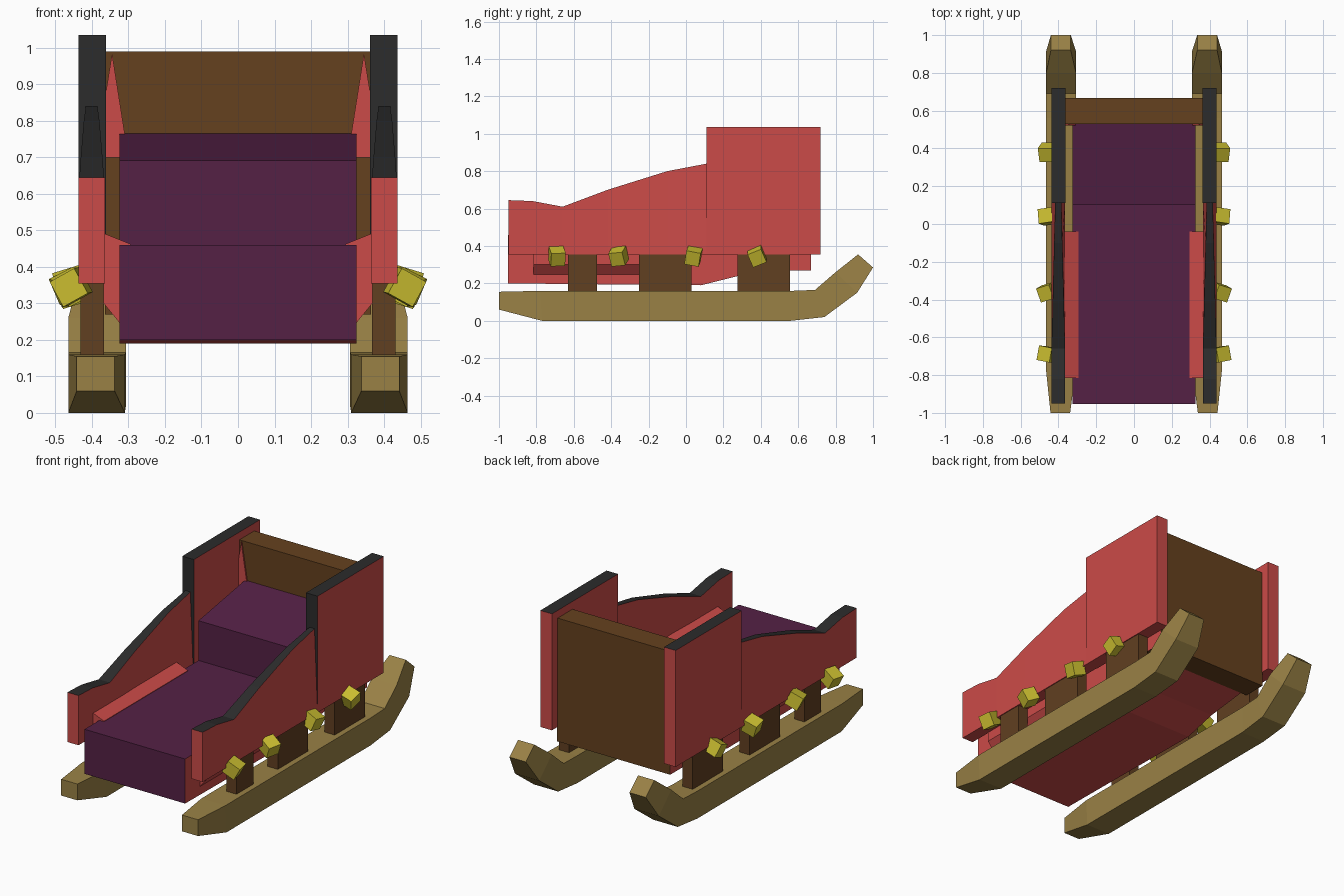
import bpy, bmesh
from mathutils import Matrix, Euler

if "Cube" in bpy.data.objects:
    bpy.data.objects.remove(bpy.data.objects["Cube"])


def material(name, rgb):
    m = bpy.data.materials.new(name)
    m.diffuse_color = (*rgb, 1)
    m.use_nodes = True
    m.node_tree.nodes["Principled BSDF"].inputs["Base Color"].default_value = m.diffuse_color
    return m


RED = material("red paint", (0.60, 0.07, 0.065))
BLACK = material("black trim", (0.025, 0.025, 0.025))
PURPLE = material("purple cushion", (0.09, 0.015, 0.06))
BROWN = material("brown wood", (0.13, 0.053, 0.013))
DARK = material("post wood", (0.12, 0.05, 0.015))
TAN = material("runner wood", (0.32, 0.22, 0.06))
YELLOW = material("bell yellow", (0.60, 0.52, 0.03))


def finish(name, bm, mats, pick=None, mirror=False):
    bmesh.ops.recalc_face_normals(bm, faces=bm.faces)
    if pick:
        for f in bm.faces:
            f.normal_update()
            f.material_index = pick(f.normal)
    me = bpy.data.meshes.new(name)
    bm.to_mesh(me)
    bm.free()
    for m in mats:
        me.materials.append(m)
    ob = bpy.data.objects.new(name, me)
    bpy.context.collection.objects.link(ob)
    if mirror:
        ob.modifiers.new("Mirror", 'MIRROR').use_mirror_merge = False
    return ob


def loft(name, rings, mats, pick=None, mirror=False):
    """Skin a series of closed rings and cap both ends."""
    bm = bmesh.new()
    vr = [[bm.verts.new(p) for p in r] for r in rings]
    n = len(vr[0])
    for a, b in zip(vr, vr[1:]):
        for i in range(n):
            j = (i + 1) % n
            bm.faces.new((a[i], a[j], b[j], b[i]))
    bm.faces.new(vr[0])
    bm.faces.new(vr[-1])
    return finish(name, bm, mats, pick, mirror)


def section(x0, x1, yb, zb, yt, zt):
    return [(x0, yb, zb), (x1, yb, zb), (x1, yt, zt), (x0, yt, zt)]


def box(name, x, y, z, mats, pick=None, mirror=False):
    rings = [section(*x, v, z[0], v, z[1]) for v in y]
    return loft(name, rings, mats, pick, mirror)


# Runners with tapered tips and upturned rear ends
runner = [(.338, .442, -1, .06, -1, .155), (.31, .465, -.77, 0, -.78, .16),
          (.31, .465, .56, 0, .56, .16), (.307, .465, .74, .02, .69, .165),
          (.307, .465, .915, .15, .80, .26), (.335, .44, 1, .285, .92, .355)]
loft("runner", [section(*s) for s in runner], [TAN], mirror=True)

# Posts between runners and side panels
for i, y in enumerate([(-.63, -.475), (-.25, .03), (.275, .555)]):
    box(f"post_{i + 1}", (.367, .432), y, (.15, .37), [DARK], mirror=True)

# Swooping front side panels, thinning toward the back, black top edge
top = [(-.95, .645), (-.82, .64), (-.66, .61), (-.42, .70), (-.10, .80), (.11, .84)]
rings = []
for y, z in top:
    t = max(0, (y + .66) / .77) * .02
    rings.append([(.365, y, .355), (.437, y, .355), (.437 - t, y, z), (.365 + t, y, z)])
loft("front_side_panel", rings, [RED, BLACK],
     lambda n: int(n.z > .6), mirror=True)

# Tall rear side panels with black top and front edges
box("rear_side_panel", (.362, .437), (.11, .72), (.355, 1.035), [RED, BLACK],
    lambda n: int(n.z > .6 or n.y < -.6), mirror=True)

# Stepped body: purple cushions on top and front, red hull below
profile = [(-.952, .20), (.08, .19), (.28, .24), (.53, .27), (.53, .765),
           (.10, .692), (.10, .46), (-.952, .46)]
loft("seat_body", [[(x, y, z) for y, z in profile] for x in (-.325, .325)],
     [RED, PURPLE], lambda n: int(n.z > .5 or n.y < -.5))

# Back board
box("back_board", (-.365, .365), (.53, .667), (.27, .99), [BROWN, RED],
    lambda n: int(abs(n.x) > .5))

# Sloped red corner gussets on the back board
gusset = [(.345, .985), (.365, .86), (.365, .70), (.30, .70)]
loft("back_gusset", [[(x, y, z) for x, z in gusset] for y in (.522, .53)],
     [RED], mirror=True)

# Inner rails beside the foot cushion
rail = [(.315, .235), (.368, .30), (.368, .492), (.295, .463), (.295, .44)]
loft("inner_rail", [[(x, y, z) for x, z in rail] for y in (-.815, -.04)],
     [RED], mirror=True)

# Square bells, each tumbled differently
bells = [(-.69, (.05, .5, .2)), (-.36, (.1, .45, -.3)),
         (.04, (-.2, .35, -.15)), (.38, (.4, .3, 0))]
for i, (y, rot) in enumerate(bells):
    bm = bmesh.new()
    bmesh.ops.create_cube(bm, size=.078)
    bm.transform(Matrix.Translation((.457, y, .345)) @ Euler(rot).to_matrix().to_4x4())
    finish(f"bell_{i + 1}", bm, [YELLOW], mirror=True)
